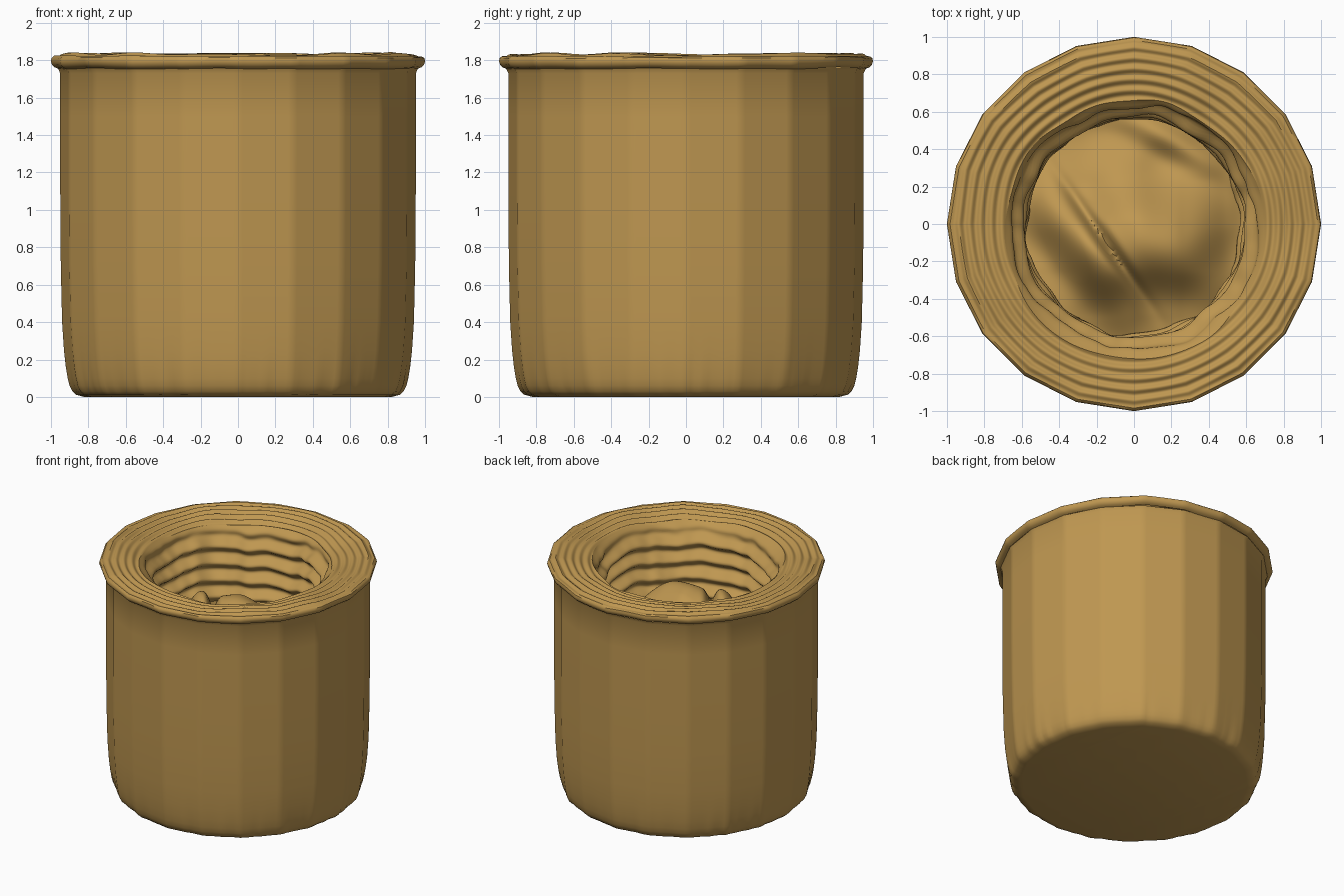
import bpy, bmesh, math
from mathutils import Vector, noise

cube = bpy.data.objects.get("Cube")
if cube:
    bpy.data.objects.remove(cube)

STEPS = 240          # points around each ring
SIDES = 20           # broad flats of the vessel

clay = bpy.data.materials.new("ochre_clay")
clay.use_nodes = True
clay.diffuse_color = (0.52, 0.31, 0.082, 1)
bsdf = clay.node_tree.nodes["Principled BSDF"]
bsdf.inputs["Base Color"].default_value = clay.diffuse_color
bsdf.inputs["Roughness"].default_value = 0.8


def wobble(a, k, scale=1.0, seed=0.0):
    """Seamless noise around the axis."""
    return noise.noise(Vector((math.cos(a) * scale, math.sin(a) * scale, k + seed)))


def flat(a, amount=1.0):
    """Radius factor turning a circle into the many-sided outline."""
    seg = math.tau / SIDES
    f = math.cos(seg / 2) / math.cos(a % seg - seg / 2)
    return 1 + (f - 1) * amount


def polar(r, a, z):
    return Vector((r * math.cos(a), r * math.sin(a), z))


def loft(name, rows, point, cap_start=False, cap_end=False, sharp=40):
    """Skin rings of points; point(row, angle) gives each position."""
    bm = bmesh.new()
    rings = [[bm.verts.new(point(row, math.tau * i / STEPS)) for i in range(STEPS)]
             for row in rows]
    for low, high in zip(rings, rings[1:]):
        for i in range(STEPS):
            j = (i + 1) % STEPS
            bm.faces.new((low[i], low[j], high[j], high[i]))
    for use, ring in ((cap_start, rings[0][::-1]), (cap_end, rings[-1])):
        if use:
            bm.faces.new(ring)
    mesh = bpy.data.meshes.new(name)
    bm.to_mesh(mesh)
    bm.free()
    mesh.materials.append(clay)
    obj = bpy.data.objects.new(name, mesh)
    bpy.context.collection.objects.link(obj)
    bpy.ops.object.select_all(action='DESELECT')
    obj.select_set(True)
    bpy.context.view_layer.objects.active = obj
    bpy.ops.object.shade_smooth_by_angle(angle=math.radians(sharp))
    return obj


# Outer body: rounded foot, faceted wall, fine fluting near the foot
body_profile = [(0.82, 0), (0.865, 0.012), (0.885, 0.03), (0.9, 0.06), (0.91, 0.1),
                (0.92, 0.16), (0.93, 0.25), (0.94, 0.4), (0.947, 0.7), (0.95, 1.1),
                (0.95, 1.5), (0.95, 1.73), (0.962, 1.755)]


def body_point(row, a):
    r, z = row
    flute = 0.007 * wobble(a, 0, 16) * max(0, 1 - z / 0.24) * (z > 0)
    return polar(r * flat(a) + flute, a, z)


loft("body", body_profile, body_point, cap_start=True)


# Rim: rolled lip, then uneven concentric ridges running in to the mouth
def mouth_radius(a):
    return 0.69 - 0.03 * math.sin(a) + 0.03 * wobble(a, 3, 2)


def rim_top(r, a):
    t = (1 - r) / 0.31
    drift = 0.025 * wobble(a, 1, 1.5)
    ridge = math.sin((r + drift) * math.tau / 0.058)
    fade = min(1, t * 5)
    return (1.82 + 0.012 * math.sin(math.pi * min(t, 1)) - 0.025 * t * t
            + fade * (0.008 * ridge + 0.02 * wobble(a, r * 4, 2.5)))


lip = [(0.962, 1.755), (0.98, 1.762), (0.994, 1.776), (1.0, 1.795), (0.996, 1.812)]
rim_rows = [("lip", p) for p in lip] + [("top", i / 44) for i in range(1, 45)]


def rim_point(row, a):
    kind, value = row
    if kind == "lip":
        r, z = value
        return polar(r * flat(a), a, z + 0.01 * wobble(a, 7, 3))
    r = 0.99 + (mouth_radius(a) - 0.99) * value
    return polar(r * flat(a, max(0, 1 - value * 1.5)), a, rim_top(r, a))


loft("rim", rim_rows, rim_point)


# Inner wall: stacked rippled folds that narrow downwards
def wall_point(t, a):
    top = mouth_radius(a)
    z_top = rim_top(top, a)
    z = z_top + (1.08 - z_top) * t
    blend = min(1, t / 0.12)
    phase = z + 0.05 * wobble(a, 2, 1.6) + 0.015 * wobble(a, 5, 6)
    fold = 0.03 * math.sin(phase * math.tau / 0.13)
    rough = 0.03 * wobble(a, z * 3, 3)
    inner = 0.625 - 0.03 * t - 0.015 * math.sin(a)
    r = top + (inner + fold + rough - top) * blend
    return polar(r, a, z)


loft("inner_wall", [i / 60 for i in range(61)], wall_point, sharp=60)


# Inner floor: a swelling mound beside a creased ridge
def bump(x, y, cx, cy, angle, length, width):
    dx, dy = x - cx, y - cy
    u = dx * math.cos(angle) + dy * math.sin(angle)
    v = dy * math.cos(angle) - dx * math.sin(angle)
    return math.exp(-(u / length) ** 2 - (v / width) ** 2)


def floor_point(t, a):
    r = 0.64 * t
    x, y = r * math.cos(a), r * math.sin(a)
    z = 1.2 + 0.38 * bump(x, y, 0.1, -0.08, -0.6, 0.38, 0.3)
    z += 0.22 * bump(x, y, -0.26, -0.14, -0.96, 0.35, 0.13)
    z -= 0.1 * bump(x, y, -0.15, -0.1, -0.96, 0.32, 0.035)
    z += 0.12 * bump(x, y, 0.2, 0.45, -0.5, 0.35, 0.09)
    z += 0.04 * noise.noise(Vector((x * 4, y * 4, 9)))
    return Vector((x, y, z))


loft("inner_floor", [1 - i / 40 * 0.99 for i in range(41)], floor_point,
     cap_end=True, sharp=60)
